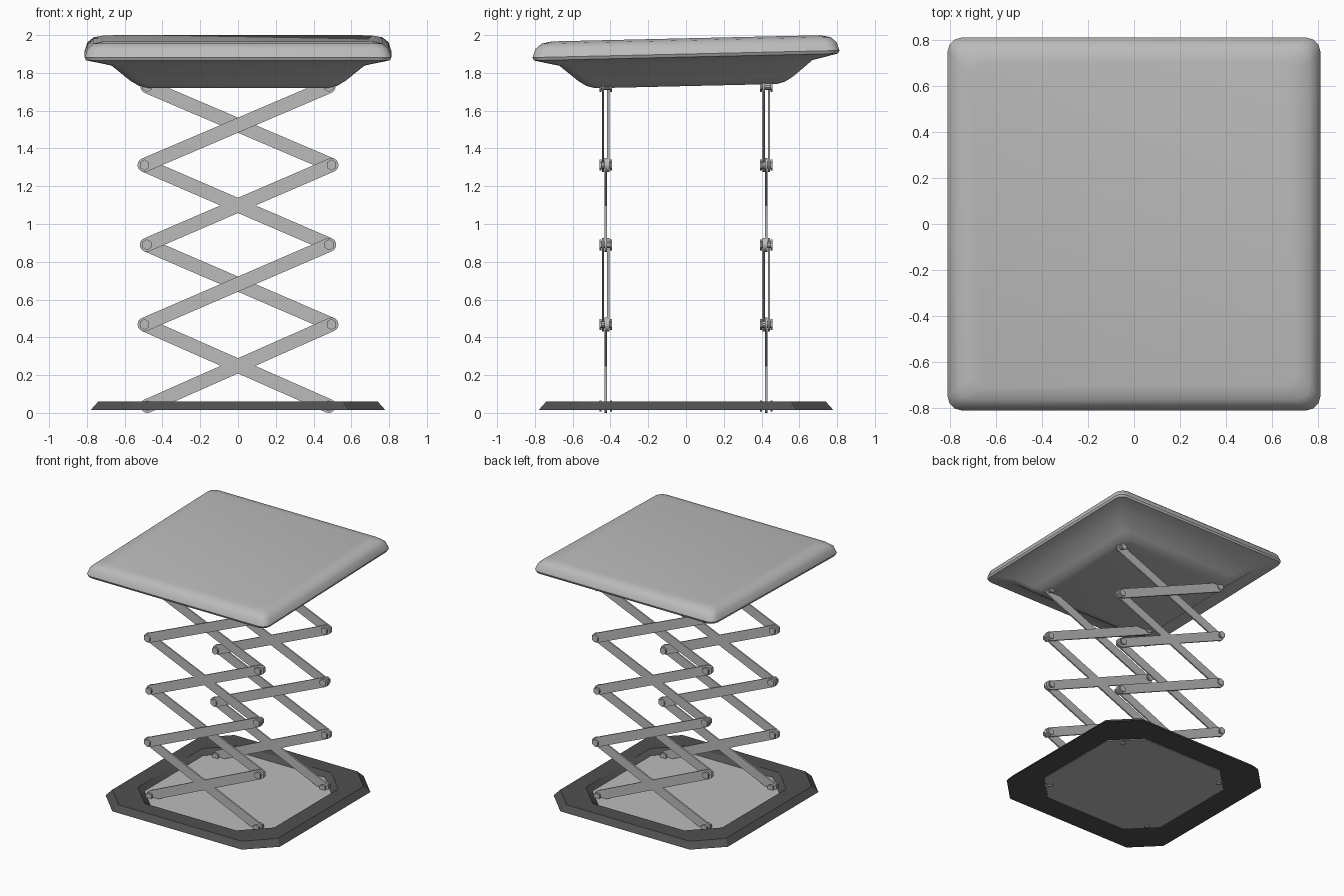
import bpy, bmesh, math
from mathutils import Matrix, Vector

if "Cube" in bpy.data.objects:
    bpy.data.objects.remove(bpy.data.objects["Cube"])


def material(name, v):
    m = bpy.data.materials.new(name)
    m.diffuse_color = (v, v, v, 1)
    m.use_nodes = True
    m.node_tree.nodes["Principled BSDF"].inputs["Base Color"].default_value = m.diffuse_color
    return m


GREY = material("light grey metal", 0.5)
DARK = material("dark grey frame", 0.08)


def finish(name, bm, mat, angle=None):
    bmesh.ops.recalc_face_normals(bm, faces=bm.faces)
    me = bpy.data.meshes.new(name)
    bm.to_mesh(me)
    bm.free()
    me.materials.append(mat)
    ob = bpy.data.objects.new(name, me)
    bpy.context.collection.objects.link(ob)
    if angle:
        bpy.ops.object.select_all(action='DESELECT')
        bpy.context.view_layer.objects.active = ob
        ob.select_set(True)
        bpy.ops.object.shade_smooth_by_angle(angle=math.radians(angle))
    return ob


def rounded_square(half, radius, segs):
    """Outline of a square with rounded (or, with one segment, cut) corners."""
    pts = []
    for q in range(4):
        a0 = q * math.pi / 2
        cx = math.copysign(half - radius, math.cos(a0 + math.pi / 4))
        cy = math.copysign(half - radius, math.sin(a0 + math.pi / 4))
        for i in range(segs + 1):
            a = a0 + i / segs * math.pi / 2
            pts.append((cx + radius * math.cos(a), cy + radius * math.sin(a)))
    return pts


def loft(profile, segs, closed=False):
    """Stack rounded squares given as (half width, z, corner radius)."""
    bm = bmesh.new()
    rings = [[bm.verts.new((x, y, z)) for x, y in rounded_square(h, r, segs)]
             for h, z, r in profile]
    pairs = list(zip(rings, rings[1:] + rings[:1])) if closed else list(zip(rings, rings[1:]))
    n = len(rings[0])
    for a, b in pairs:
        for i in range(n):
            j = (i + 1) % n
            bm.faces.new((a[i], a[j], b[j], b[i]))
    if not closed:
        bm.faces.new(rings[0])
        bm.faces.new(rings[-1])
    return bm


# Base: dark frame with cut corners around a thin floor plate
finish("base_frame", loft([(0.78, 0.015, 0.2), (0.74, 0.06, 0.19), (0.61, 0.06, 0.2),
                           (0.57, 0.02, 0.2), (0.69, 0.015, 0.2)], 1, True), DARK, 30)
finish("base_plate", loft([(0.575, 0.014, 0.2), (0.575, 0.026, 0.2)], 1), GREY)

# Platform: padded top over a dished underside, tipped slightly forward
platform = loft([(0.48, 1.73, 0.05), (0.525, 1.742, 0.06), (0.57, 1.77, 0.06),
                 (0.67, 1.853, 0.06), (0.805, 1.884, 0.06), (0.812, 1.90, 0.06),
                 (0.797, 1.945, 0.06), (0.765, 1.972, 0.06), (0.71, 1.983, 0.06)], 3)
for v in platform.verts:
    v.co.z += 0.023 * v.co.y
finish("platform", platform, GREY, 40)


def arm(name, start, end, y, thick=0.012, r=0.037, segs=8):
    """Flat bar with round ends between two (x, z) pivots."""
    a, b = Vector(start), Vector(end)
    ang = math.atan2(b.y - a.y, b.x - a.x)
    outline = []
    for c, base in ((b, ang - math.pi / 2), (a, ang + math.pi / 2)):
        for i in range(segs + 1):
            t = base + math.pi * i / segs
            outline.append((c.x + r * math.cos(t), c.y + r * math.sin(t)))
    bm = bmesh.new()
    face = bm.faces.new([bm.verts.new((x, y - thick / 2, z)) for x, z in outline])
    ext = bmesh.ops.extrude_face_region(bm, geom=[face])["geom"]
    bmesh.ops.translate(bm, vec=(0, thick, 0),
                        verts=[e for e in ext if isinstance(e, bmesh.types.BMVert)])
    return finish(name, bm, GREY, 30)


def bolt(name, x, y, z):
    """Pivot pin with a hexagonal head at each end."""
    bm = bmesh.new()
    for r, depth, off, n in ((0.018, 0.06, 0, 10), (0.029, 0.012, -0.028, 6), (0.029, 0.012, 0.028, 6)):
        mat = Matrix.Translation((x, y + off, z)) @ Matrix.Rotation(math.pi / 2, 4, 'X')
        bmesh.ops.create_cone(bm, cap_ends=True, segments=n, radius1=r, radius2=r,
                              depth=depth, matrix=mat)
    return finish(name, bm, GREY)


# Scissor lift: the back set is the front set turned half way round
joints = [(0.48, 0.037), (0.495, 0.468), (0.483, 0.89), (0.495, 1.312), (0.48, 1.728)]
for label, s in (("front", 1), ("back", -1)):
    for lvl, ((x0, z0), (x1, z1)) in enumerate(zip(joints, joints[1:])):
        gap = 0.014 if lvl % 2 else 0
        arm(f"{label}_rising_arm_{lvl}", (-s * x0, z0), (s * x1, z1), s * (-0.425 - gap))
        arm(f"{label}_falling_arm_{lvl}", (s * x0, z0), (-s * x1, z1), s * (-0.425 + gap))
    for lvl, (x, z) in enumerate(joints):
        for side in (-1, 1):
            bolt(f"{label}_bolt_{lvl}_{'left' if side < 0 else 'right'}", side * x, -0.425 * s, z)
